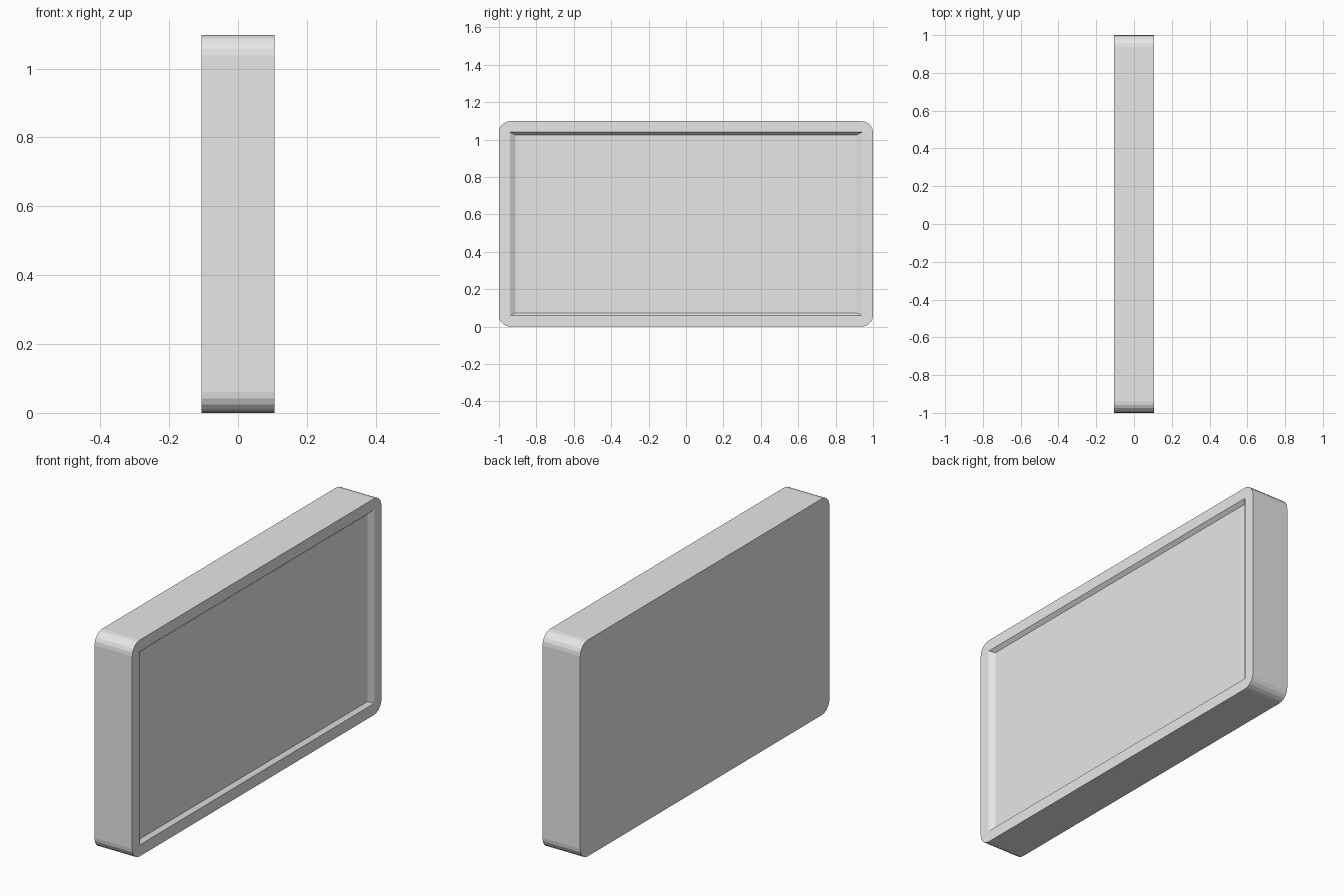
import bpy, bmesh, math

if "Cube" in bpy.data.objects:
    bpy.data.objects.remove(bpy.data.objects["Cube"], do_unlink=True)

HALF_X, HALF_Y, HEIGHT = 0.106, 1.0, 1.098
RADIUS, SEGMENTS = 0.06, 5            # rounded corners
BORDER, DEPTH, TAPER = 0.058, 0.018, 0.969   # recess in the +x side
HZ = HEIGHT / 2

grey = bpy.data.materials.new("light grey")
grey.use_nodes = True
grey.diffuse_color = (0.8, 0.8, 0.8, 1)
grey.node_tree.nodes["Principled BSDF"].inputs["Base Color"].default_value = (0.8, 0.8, 0.8, 1)

CORNERS = [(1, 1), (-1, 1), (-1, -1), (1, -1)]   # counter-clockwise seen from +x


def rounded_outline():
    """Four arcs of (y, z) points, one for each corner."""
    arcs = []
    for i, (sy, sz) in enumerate(CORNERS):
        cy, cz = sy * (HALF_Y - RADIUS), HZ + sz * (HZ - RADIUS)
        angles = [(i + k / SEGMENTS) * math.pi / 2 for k in range(SEGMENTS + 1)]
        arcs.append([(cy + RADIUS * math.cos(a), cz + RADIUS * math.sin(a)) for a in angles])
    return arcs


def rectangle(bm, x, scale):
    return [bm.verts.new((x, sy * (HALF_Y - BORDER) * scale,
                          HZ + sz * (HZ - BORDER) * scale)) for sy, sz in CORNERS]


bm = bmesh.new()

# Outer wall and plain back
arcs = rounded_outline()
front = [[bm.verts.new((HALF_X, y, z)) for y, z in arc] for arc in arcs]
back = [bm.verts.new((-HALF_X, y, z)) for arc in arcs for y, z in arc]
ring = [v for arc in front for v in arc]
for i in range(len(ring)):
    j = (i + 1) % len(ring)
    bm.faces.new((ring[i], back[i], back[j], ring[j]))
bm.faces.new(back[::-1])

# Rim: a fan in each corner and a strip along each side
opening = rectangle(bm, HALF_X, 1.0)
floor = rectangle(bm, HALF_X - DEPTH, TAPER)
for i in range(4):
    j = (i + 1) % 4
    for a, b in zip(front[i], front[i][1:]):
        bm.faces.new((opening[i], a, b))
    bm.faces.new((opening[i], front[i][-1], front[j][0], opening[j]))
    # Sloping recess wall
    bm.faces.new((floor[i], opening[i], opening[j], floor[j]))

# Recess floor
bm.faces.new(floor)
bmesh.ops.recalc_face_normals(bm, faces=bm.faces)

mesh = bpy.data.meshes.new("recessed_panel")
bm.to_mesh(mesh)
bm.free()
mesh.materials.append(grey)
panel = bpy.data.objects.new("recessed_panel", mesh)
bpy.context.collection.objects.link(panel)
